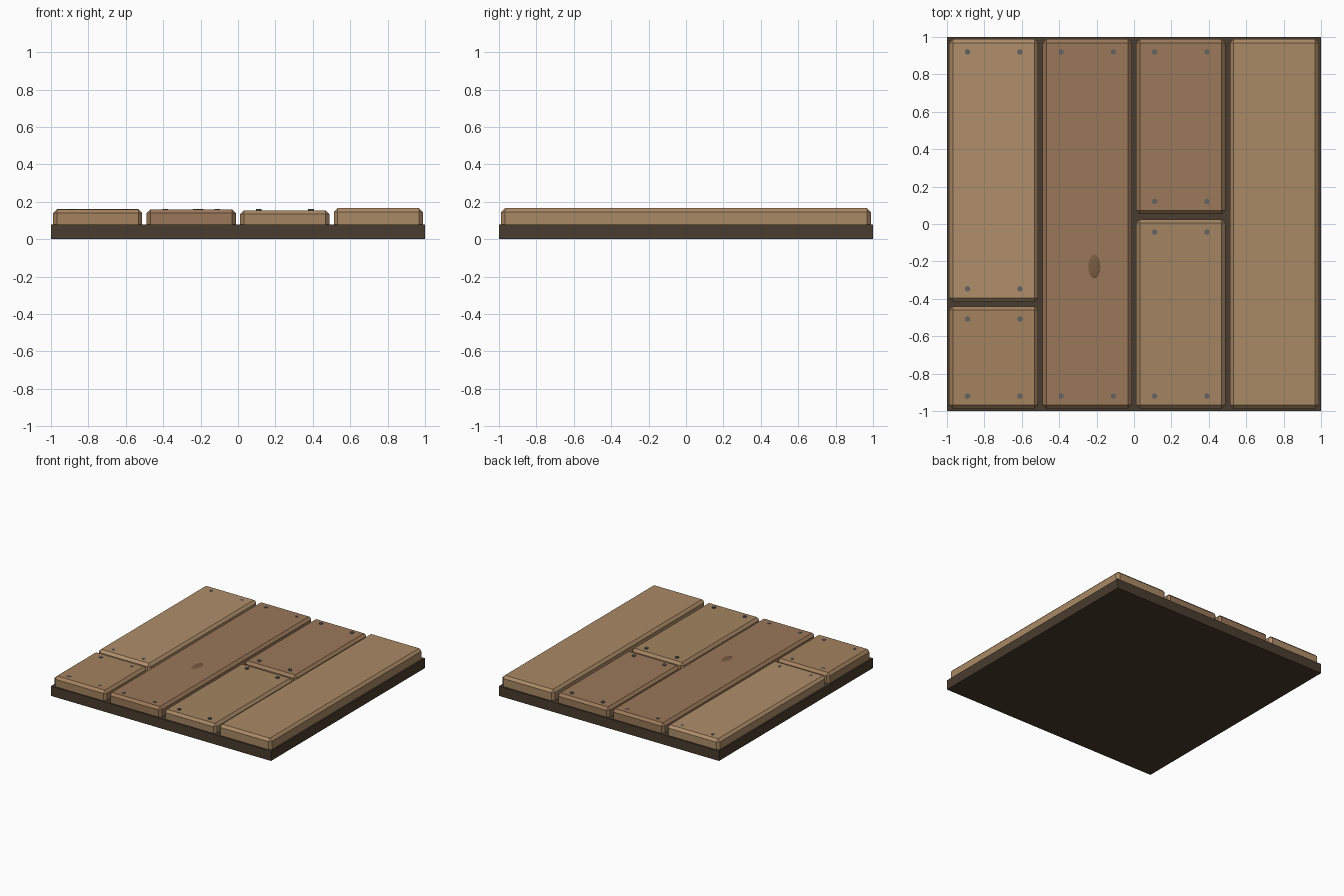
import bpy, bmesh

if "Cube" in bpy.data.objects:
    bpy.data.objects.remove(bpy.data.objects["Cube"])


def material(name, rgb):
    m = bpy.data.materials.new(name)
    m.diffuse_color = [(c / 255) ** 2.2 for c in rgb] + [1]
    m.use_nodes = True
    m.node_tree.nodes["Principled BSDF"].inputs["Base Color"].default_value = m.diffuse_color
    return m


def finish(bm, name, mat):
    mesh = bpy.data.meshes.new(name)
    bm.to_mesh(mesh)
    bm.free()
    mesh.materials.append(mat)
    ob = bpy.data.objects.new(name, mesh)
    bpy.context.collection.objects.link(ob)
    return ob


def box(name, x0, x1, y0, y1, z0, z1, mat, bevel=0):
    bm = bmesh.new()
    bmesh.ops.create_cube(bm, size=1)
    bmesh.ops.scale(bm, vec=(x1 - x0, y1 - y0, z1 - z0), verts=bm.verts)
    bmesh.ops.translate(bm, vec=((x0 + x1) / 2, (y0 + y1) / 2, (z0 + z1) / 2), verts=bm.verts)
    if bevel:
        bmesh.ops.bevel(bm, geom=bm.edges[:], offset=bevel, segments=1,
                        affect='EDGES', profile=0.5)
    return finish(bm, name, mat)


def nail(name, x, y, top, mat):
    bm = bmesh.new()
    bmesh.ops.create_cone(bm, cap_ends=True, segments=8, radius1=0.015, radius2=0.015, depth=0.02)
    bmesh.ops.translate(bm, vec=(x, y, top - 0.01), verts=bm.verts)
    return finish(bm, name, mat)


# Dark sub-floor
box("base", -1, 1, -1, 1, 0, 0.08, material("base_wood", (75, 62, 50)))

# Planks: name, column centre, y start, y end, top height, colour, nailed
iron = material("iron", (100, 99, 98))
planks = [
    ("left_long", -0.75, -0.415, 0.988, 0.161, (174, 141, 106), True),
    ("left_short", -0.75, -0.988, -0.44, 0.160, (162, 129, 95), True),
    ("middle_full", -0.25, -0.988, 0.988, 0.159, (152, 119, 89), True),
    ("middle_back", 0.25, 0.053, 0.988, 0.155, (153, 120, 90), True),
    ("middle_front", 0.25, -0.988, 0.025, 0.154, (162, 131, 98), True),
    ("right_full", 0.75, -0.988, 0.988, 0.166, (168, 136, 101), False),
]
for name, cx, y0, y1, top, rgb, nailed in planks:
    box("plank_" + name, cx - 0.238, cx + 0.238, y0, y1, 0.04, top,
        material("wood_" + name, rgb), 0.02)
    if nailed:
        for i, y in enumerate((y0 + 0.068, y1 - 0.068)):
            for j, dx in enumerate((-0.14, 0.14)):
                nail(f"nail_{name}_{i}{j}", cx + dx, y, 0.162, iron)

# Oval knot on the darker full-length plank
bm = bmesh.new()
bmesh.ops.create_uvsphere(bm, u_segments=16, v_segments=8, radius=1)
bmesh.ops.scale(bm, vec=(0.034, 0.068, 0.006), verts=bm.verts)
bmesh.ops.translate(bm, vec=(-0.212, -0.227, 0.157), verts=bm.verts)
for f in bm.faces:
    f.smooth = True
finish(bm, "knot", material("knot_wood", (120, 92, 68)))
